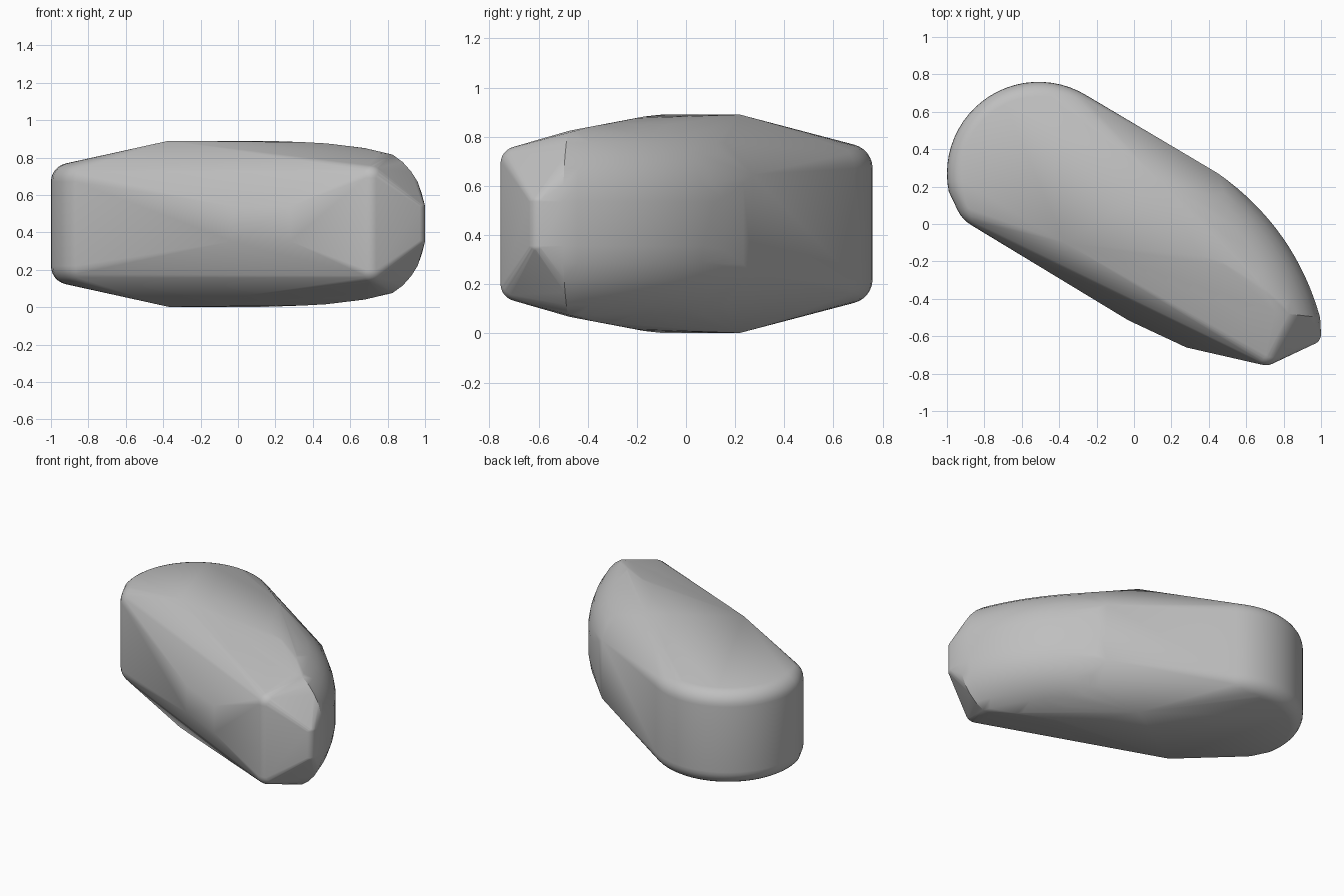
import bpy, bmesh, math
from mathutils import Vector

cube = bpy.data.objects.get("Cube")
if cube:
    bpy.data.objects.remove(cube, do_unlink=True)

MID = 0.446
points = []


def mirrored(x, y, h):
    """Add a point above and below the middle plane."""
    points.extend([Vector((x, y, MID + h)), Vector((x, y, MID - h))])


def rounded_edge(x, y, angle, h, r):
    """Quarter-round rim ending a vertical wall that faces the given angle."""
    for i in range(8):
        a = math.radians(90 * i / 7)
        mirrored(x + r * math.cos(a) * math.cos(angle),
                 y + r * math.cos(a) * math.sin(angle), h + r * math.sin(a))


# Broad round end with filleted rim
for i in range(24):
    a = math.radians(58 + i * 5.8)
    rounded_edge(-0.51 + 0.39 * math.cos(a), 0.27 + 0.39 * math.sin(a), a, 0.225, 0.1)
for i in range(6):
    a = math.radians(195 + i * 9)
    rounded_edge(-0.78 + 0.08 * math.cos(a), 0.15 + 0.08 * math.sin(a), a, 0.225, 0.1)

# Top ridge and the chiselled front facets
for p in [(-0.37, -0.1, 0.444), (0.15, 0.22, 0.444),
          (-0.03, -0.515, 0.093), (0.28, -0.66, 0.093)]:
    mirrored(*p)

# Rounded front corner
for i in range(12):
    a = math.radians(225 + i * 10)
    rounded_edge(0.705 + 0.01 * math.cos(a), -0.675 + 0.01 * math.sin(a), a, 0.245, 0.07)

# Swollen curved flank: one cross-section swept along an arc, lower toward the front
section = [(0, 0.09), (0.012, 0.16), (0.035, 0.225), (0.07, 0.28), (0.115, 0.33),
           (0.17, 0.37), (0.24, 0.405), (0.34, 0.43), (0.45, 0.444)]
p0, p1, p2 = Vector((0.45, 0.27)), Vector((0.86, -0.02)), Vector((0.995, -0.5))
core = Vector((0.3, -0.42))
for i in range(17):
    t = i / 16
    p = p0 * (1 - t) ** 2 + p1 * 2 * t * (1 - t) + p2 * t * t
    inward = (core - p).normalized()
    for s, h in section:
        q = p + inward * s
        cap = 0.444 + 0.19 * min(0, q.y + 0.13)
        mirrored(q.x, q.y, min(max(h, 0.2 * (1 - t) ** 3), cap))

# Small blunt tip beside the front corner
for i in range(6):
    a = math.radians(-60 + i * 12)
    rounded_edge(0.945 + 0.025 * math.cos(a), -0.59 + 0.025 * math.sin(a), a, 0.09, 0.03)

# Wrap everything in one convex skin
bm = bmesh.new()
for p in points:
    bm.verts.new(p)
bmesh.ops.remove_doubles(bm, verts=bm.verts, dist=0.002)
bmesh.ops.convex_hull(bm, input=bm.verts)
bmesh.ops.delete(bm, geom=[v for v in bm.verts if not v.link_faces], context='VERTS')
bmesh.ops.dissolve_limit(bm, angle_limit=math.radians(1), verts=bm.verts, edges=bm.edges)
bmesh.ops.recalc_face_normals(bm, faces=bm.faces)
mesh = bpy.data.meshes.new("stone")
bm.to_mesh(mesh)
bm.free()
stone = bpy.data.objects.new("stone", mesh)
bpy.context.collection.objects.link(stone)

# Plain grey material
grey = bpy.data.materials.new("stone grey")
grey.use_nodes = True
colour = (0.52, 0.52, 0.52, 1)
grey.diffuse_color = colour
grey.node_tree.nodes["Principled BSDF"].inputs["Base Color"].default_value = colour
mesh.materials.append(grey)

# Smooth shading that keeps the chiselled creases
bpy.context.view_layer.objects.active = stone
stone.select_set(True)
bpy.ops.object.shade_smooth_by_angle(angle=math.radians(18))
